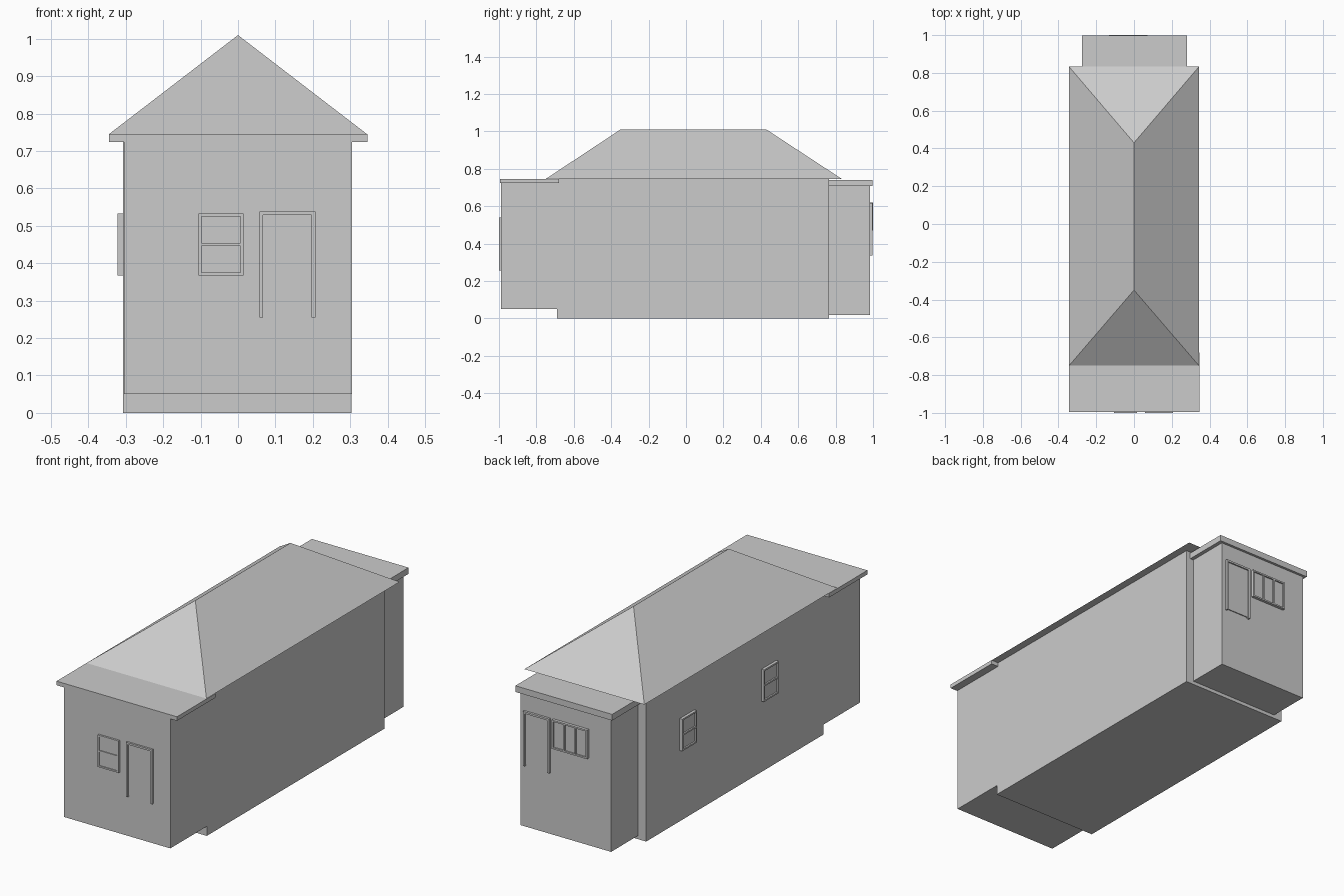
import bpy, bmesh
from math import radians
from mathutils import Matrix, Vector

if "Cube" in bpy.data.objects:
    bpy.data.objects.remove(bpy.data.objects["Cube"])


def add_object(name, bm, matrix=Matrix()):
    bmesh.ops.recalc_face_normals(bm, faces=bm.faces)
    mesh = bpy.data.meshes.new(name)
    bm.to_mesh(mesh)
    bm.free()
    obj = bpy.data.objects.new(name, mesh)
    obj.matrix_world = matrix
    bpy.context.collection.objects.link(obj)
    return obj


def add_box(bm, x, y, z):
    size = Vector((x[1] - x[0], y[1] - y[0], z[1] - z[0]))
    mid = Vector((x[0] + x[1], y[0] + y[1], z[0] + z[1])) / 2
    bmesh.ops.create_cube(bm, size=1, matrix=Matrix.Translation(mid) @ Matrix.Diagonal(size).to_4x4())


def box(name, x, y, z):
    bm = bmesh.new()
    add_box(bm, x, y, z)
    return add_object(name, bm)


def wall_matrix(x, y, z, angle):
    # local -y points out of the wall, local x runs along it
    return Matrix.Translation((x, y, z)) @ Matrix.Rotation(radians(angle), 4, 'Z')


def window(name, at, w, h, depth, columns=1, rows=1, bar=0.008):
    bm = bmesh.new()
    # glass panel, then frame bars and dividers
    add_box(bm, (-w / 2 + bar / 2, w / 2 - bar / 2), (-depth * 0.5, 0.005),
            (-h / 2 + bar / 2, h / 2 - bar / 2))
    for i in range(columns + 1):
        x = -w / 2 + i * (w - bar) / columns
        add_box(bm, (x, x + bar), (-depth, 0.005), (-h / 2, h / 2))
    for i in range(rows + 1):
        z = -h / 2 + i * (h - bar) / rows
        add_box(bm, (-w / 2, w / 2), (-depth, 0.005), (z, z + bar))
    add_object(name, bm, at)


def door(name, at, w, h, depth, bar=0.01):
    bm = bmesh.new()
    # panel, two jambs and a lintel
    add_box(bm, (-w / 2 + bar, w / 2 - bar), (-depth * 0.4, 0.005), (-h / 2 + 0.007, h / 2 - bar))
    for x in (-w / 2, w / 2 - bar):
        add_box(bm, (x, x + bar), (-depth, 0.005), (-h / 2, h / 2))
    add_box(bm, (-w / 2, w / 2), (-depth, 0.005), (h / 2 - bar, h / 2))
    add_object(name, bm, at)


# Wall volumes
box("main_walls", (-0.307, 0.304), (-0.69, 0.765), (0, 0.745))
box("front_room_walls", (-0.305, 0.305), (-0.99, -0.68), (0.05, 0.73))
box("back_room_walls", (-0.26, 0.26), (0.755, 0.985), (0.018, 0.71))

# Flat roof slabs
box("front_roof_slab", (-0.345, 0.346), (-0.994, -0.68), (0.724, 0.745))
box("back_roof_slab", (-0.275, 0.28), (0.765, 0.998), (0.708, 0.74))

# Hipped main roof
bm = bmesh.new()
eave = [bm.verts.new(p) for p in ((-0.344, -0.75, 0.746), (0.344, -0.75, 0.746),
                                  (0.344, 0.833, 0.746), (-0.344, 0.833, 0.746))]
front, back = [bm.verts.new((0, y, 1.01)) for y in (-0.35, 0.43)]
for face in (eave, (eave[0], eave[1], front), (eave[1], eave[2], back, front),
             (eave[2], eave[3], back), (eave[3], eave[0], front, back)):
    bm.faces.new(face)
add_object("hipped_roof", bm)

# Front openings
window("front_window", wall_matrix(-0.045, -0.99, 0.45, 0), 0.12, 0.166, 0.01, rows=2)
door("front_door", wall_matrix(0.132, -0.99, 0.397, 0), 0.15, 0.283, 0.01)

# Left side windows
for label, y in (("rear", 0.43), ("forward", -0.24)):
    window(f"left_window_{label}", wall_matrix(-0.307, y, 0.45, -90), 0.12, 0.166, 0.015, rows=2)

# Back openings
window("back_window", wall_matrix(-0.031, 0.985, 0.545, 180), 0.203, 0.15, 0.015, columns=3)
door("back_door", wall_matrix(0.163, 0.985, 0.477, 180), 0.15, 0.283, 0.012)
